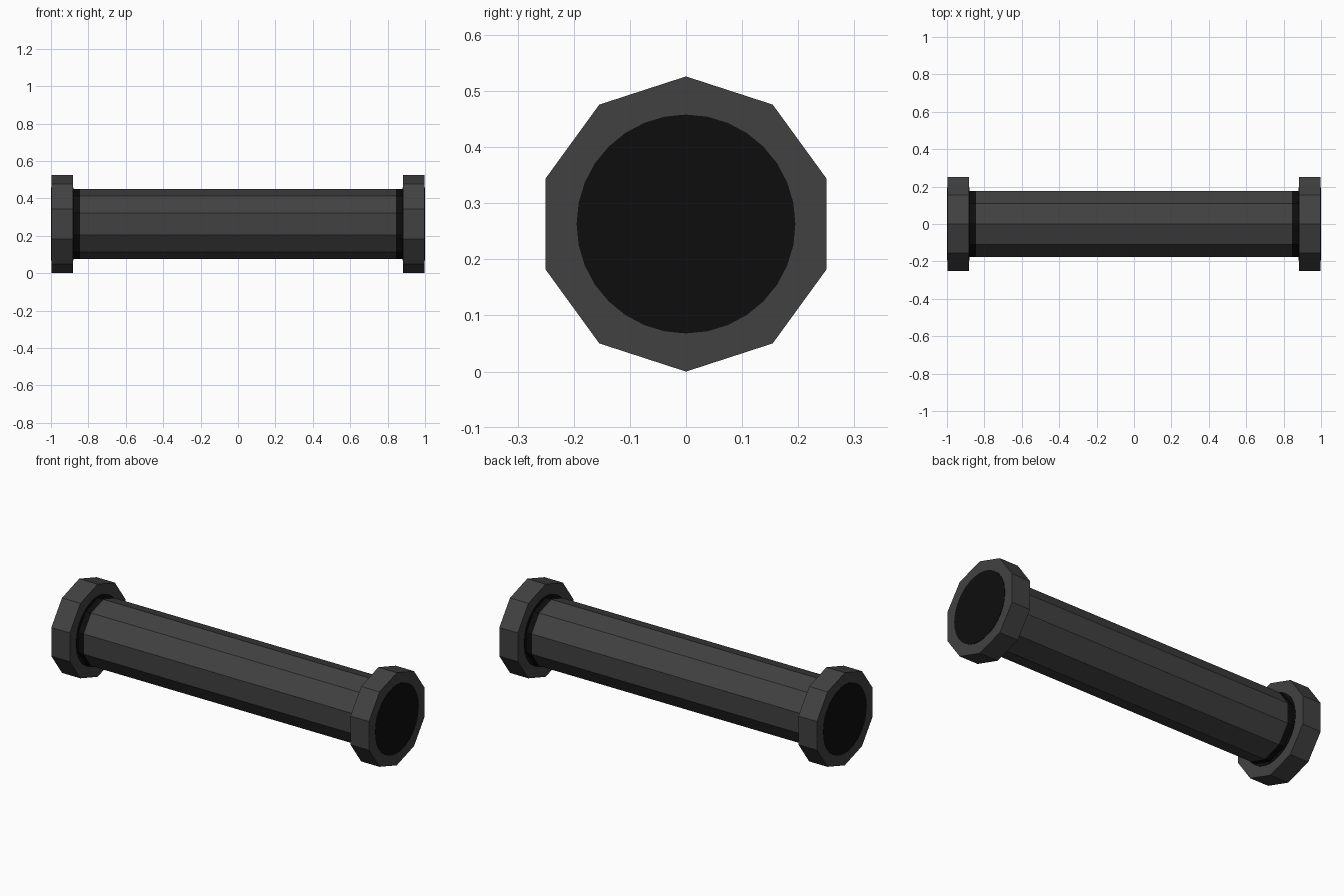
import bpy, bmesh, math

if "Cube" in bpy.data.objects:
    bpy.data.objects.remove(bpy.data.objects["Cube"])

CZ = 0.263  # height of the pipe axis


def material(name, v):
    m = bpy.data.materials.new(name)
    m.diffuse_color = (v, v, v, 1)
    m.use_nodes = True
    m.node_tree.nodes["Principled BSDF"].inputs["Base Color"].default_value = m.diffuse_color
    return m


grey = material("dark grey metal", 0.053)
black = material("black", 0.004)


def prism(name, xs, radius, sides, mats, black_rule=None):
    """Closed prism along x with rings at xs and a corner pointing up."""
    bm = bmesh.new()
    rings = []
    for x in xs:
        ring = []
        for i in range(sides):
            a = 2 * math.pi * i / sides + math.pi / 2
            ring.append(bm.verts.new((x, radius * math.cos(a), CZ + radius * math.sin(a))))
        rings.append(ring)
    for r0, r1 in zip(rings, rings[1:]):
        for i in range(sides):
            j = (i + 1) % sides
            bm.faces.new((r0[i], r0[j], r1[j], r1[i]))
    bm.faces.new(rings[0])
    bm.faces.new(rings[-1])
    bmesh.ops.recalc_face_normals(bm, faces=bm.faces)
    if black_rule:
        for f in bm.faces:
            f.material_index = int(black_rule(f.calc_center_median()))
    me = bpy.data.meshes.new(name)
    bm.to_mesh(me)
    bm.free()
    for m in mats:
        me.materials.append(m)
    ob = bpy.data.objects.new(name, me)
    bpy.context.collection.objects.link(ob)
    return ob


# Pipe body with dark bands beside the flanges
prism("pipe_body", (-0.89, -0.845, 0.845, 0.89), 0.186, 10, (grey, black),
      lambda c: abs(c.x) > 0.845)

# End flanges, each with a flat black opening painted on its faces
for side, s in (("left", -1), ("right", 1)):
    prism(side + "_flange", (s * 0.882, s * 0.998), CZ, 10, (grey,))
    prism(side + "_opening", (s * 0.880, s * 1.0), 0.195, 32, (black,))
